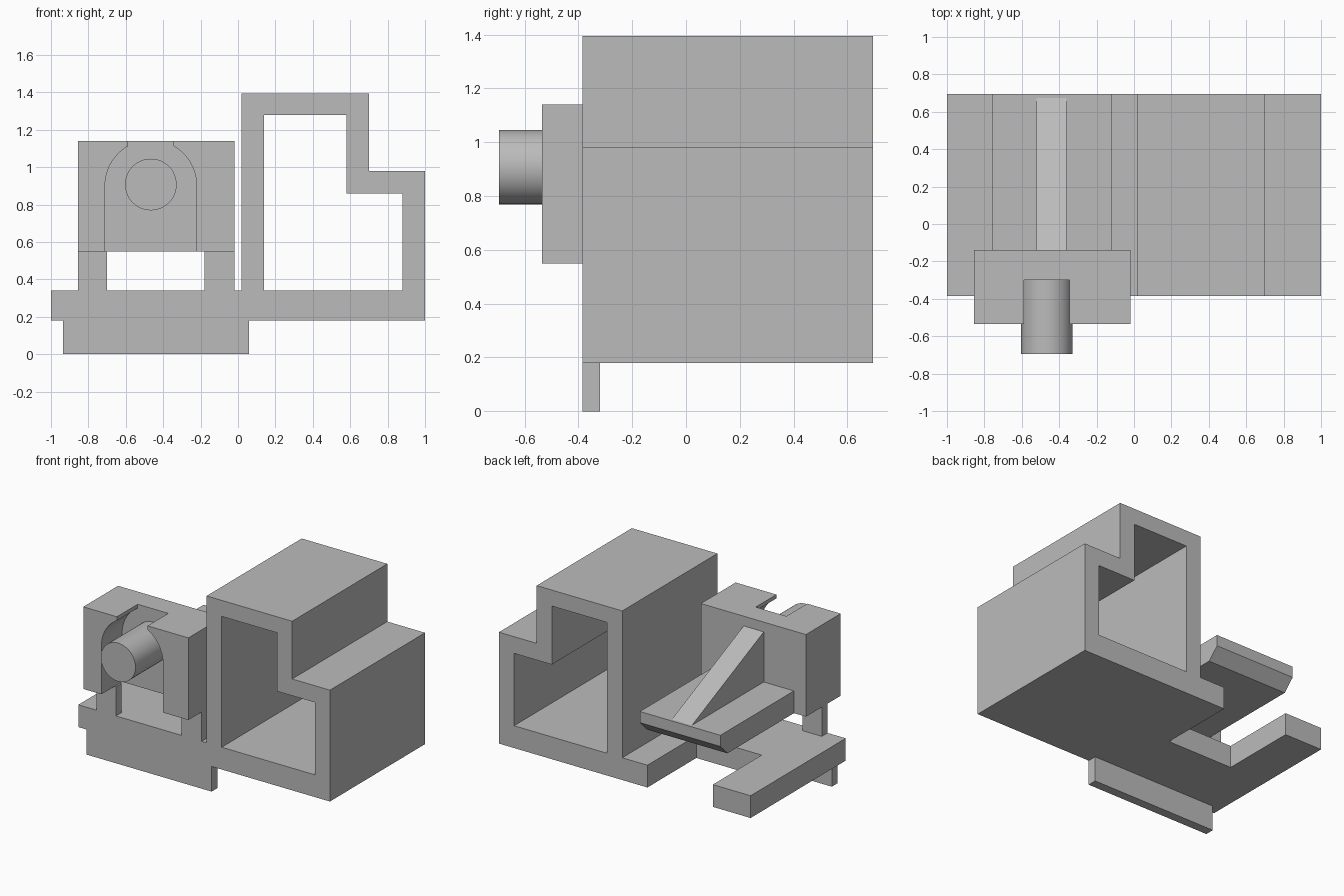
import bpy, bmesh, math
from mathutils import Vector

cube = bpy.data.objects.get("Cube")
if cube:
    bpy.data.objects.remove(cube, do_unlink=True)

grey = bpy.data.materials.new("plain grey")
grey.use_nodes = True
grey.diffuse_color = (0.5, 0.5, 0.5, 1)
grey.node_tree.nodes["Principled BSDF"].inputs["Base Color"].default_value = (0.5, 0.5, 0.5, 1)


def prism(name, profile, start, end, axis="y"):
    """Extrude an (x, z) profile along y, or a (y, z) profile along x."""
    def place(p, t):
        return (p[0], t, p[1]) if axis == "y" else (t, p[0], p[1])
    bm = bmesh.new()
    face = bm.faces.new([bm.verts.new(place(p, start)) for p in profile])
    new = bmesh.ops.extrude_face_region(bm, geom=[face])["geom"]
    shift = Vector(place((0, 0), end - start))
    bmesh.ops.translate(bm, vec=shift, verts=[v for v in new if isinstance(v, bmesh.types.BMVert)])
    bmesh.ops.recalc_face_normals(bm, faces=bm.faces)
    mesh = bpy.data.meshes.new(name)
    bm.to_mesh(mesh)
    bm.free()
    mesh.materials.append(grey)
    obj = bpy.data.objects.new(name, mesh)
    bpy.context.collection.objects.link(obj)
    return obj


def box(name, x0, x1, y0, y1, z0, z1):
    return prism(name, [(x0, z0), (x1, z0), (x1, z1), (x0, z1)], y0, y1)


def cut(obj, cutter):
    mod = obj.modifiers.new("cut", "BOOLEAN")
    mod.operation = "DIFFERENCE"
    mod.solver = "EXACT"
    mod.object = cutter
    bpy.context.view_layer.objects.active = obj
    bpy.ops.object.modifier_apply(modifier=mod.name)
    bpy.data.objects.remove(cutter, do_unlink=True)


FRONT, BACK = -0.385, 0.695
MID = -0.466

# Base slab and hollow stepped housing in one extrusion
body = prism("base_and_housing", [
    (-1, 0.18), (1, 0.18), (1, 0.98), (0.7, 0.98), (0.7, 1.395),
    (0.02, 1.395), (0.02, 0.34), (-1, 0.34)], FRONT, BACK)
cut(body, prism("housing_hollow", [
    (0.14, 0.34), (0.88, 0.34), (0.88, 0.86), (0.58, 0.86),
    (0.58, 1.28), (0.14, 1.28)], FRONT - 0.1, BACK + 0.1))
cut(body, box("base_slot", -0.7, -0.18, 0.14, BACK + 0.1, 0.1, 0.5))

# Lip under the front edge and the two posts carrying the block
box("front_lip", -0.935, 0.06, FRONT, -0.32, 0, 0.18)
for side, x0, x1 in (("right", -0.855, -0.7), ("left", -0.18, -0.02)):
    box(side + "_post", x0, x1, FRONT, -0.32, 0.34, 0.55)

# Block with an arched recess that opens through the top
block = box("block", -0.855, -0.02, -0.535, -0.14, 0.55, 1.14)
radius, spring, half_gap = 0.245, 0.9, 0.122
limit = math.acos(half_gap / radius)
arc = [(radius * math.cos(limit * i / 12), spring + radius * math.sin(limit * i / 12))
       for i in range(13)]
half = [(radius, 0.5)] + arc + [(half_gap, 1.2)]
recess = [(MID + x, z) for x, z in half] + [(MID - x, z) for x, z in reversed(half)]
cut(block, prism("block_recess", recess, -0.6, -0.3))

# Round pin standing out of the recess
bpy.ops.mesh.primitive_cylinder_add(vertices=48, radius=0.138, depth=0.395,
                                    location=(MID, -0.4975, 0.907),
                                    rotation=(math.pi / 2, 0, 0))
pin = bpy.context.object
pin.name = "pin"
pin.data.materials.append(grey)
bpy.ops.object.shade_smooth_by_angle(angle=math.radians(30))

# Rear lever plate with a chamfered tip, and its sloping rib
prism("lever", [(-0.14, 0.55), (0.615, 0.55), (BACK, 0.63), (BACK, 0.71), (-0.14, 0.71)],
      -0.76, -0.12, axis="x")
prism("lever_rib", [(-0.14, 0.71), (0.675, 0.71), (-0.14, 1.07)], -0.52, -0.36, axis="x")
